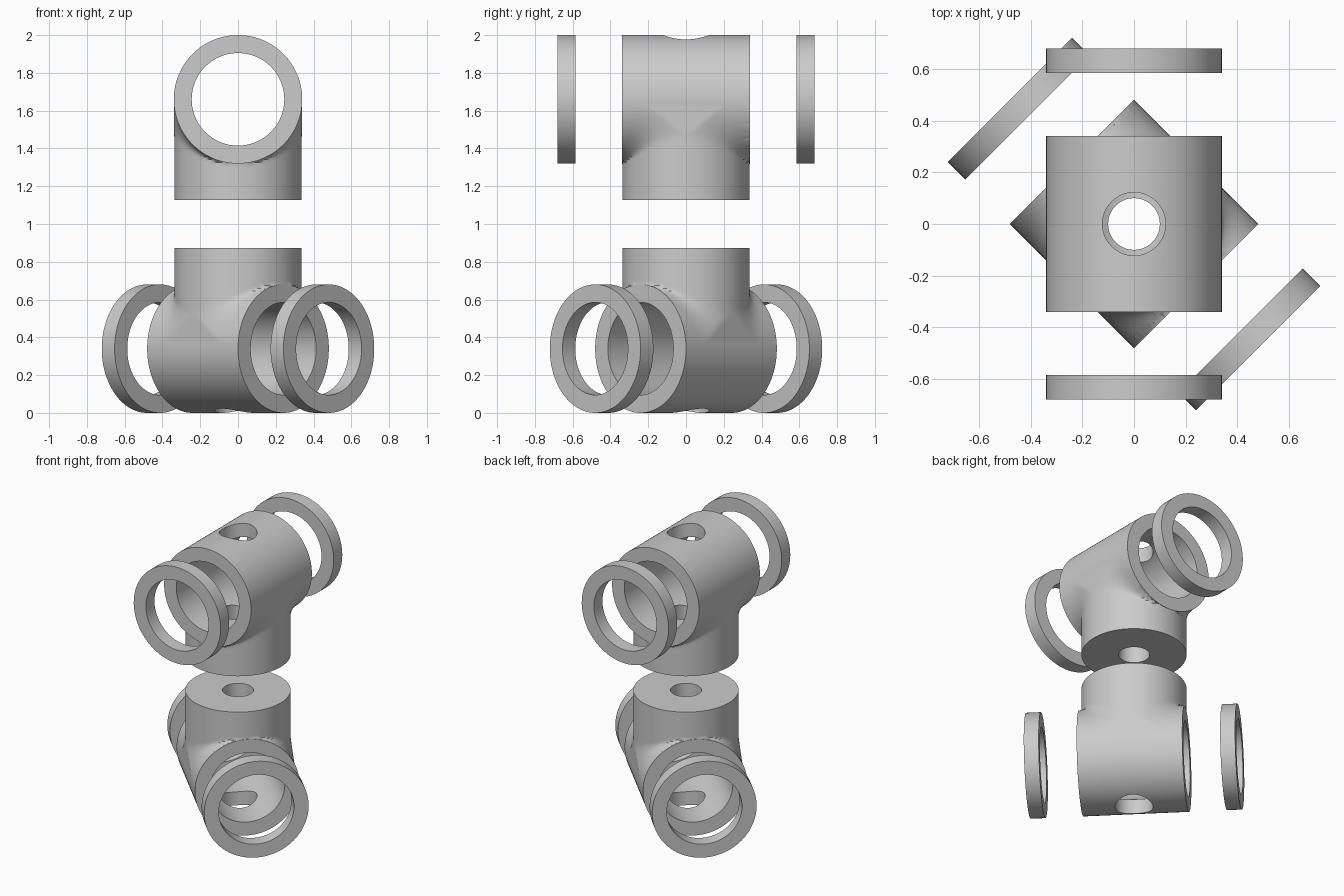
import bpy, bmesh
from math import sin, cos, pi, sqrt, radians
from mathutils import Matrix

if "Cube" in bpy.data.objects:
    bpy.data.objects.remove(bpy.data.objects["Cube"])

R, BORE, AXIS, FOOT = 0.34, 0.245, 1.66, 1.127
CAP = 0.3385


def new_object(name, bm):
    bmesh.ops.recalc_face_normals(bm, faces=bm.faces[:])
    mesh = bpy.data.meshes.new(name)
    bm.to_mesh(mesh)
    bm.free()
    ob = bpy.data.objects.new(name, mesh)
    bpy.context.collection.objects.link(ob)
    return ob


def cylinder(name, r, depth, z, along_y=False):
    bm = bmesh.new()
    m = Matrix.Translation((0, 0, z))
    if along_y:
        m = m @ Matrix.Rotation(pi / 2, 4, 'X')
    bmesh.ops.create_cone(bm, cap_ends=True, segments=128, radius1=r,
                          radius2=r, depth=depth, matrix=m)
    return new_object(name, bm)


def loft_radius(t, z):
    # Round stem blended into the rectangular slice of the cross cylinder
    c = sqrt(max(0, R * R - (AXIS - z) ** 2))
    ax, ay = max(abs(cos(t)), 1e-6), max(abs(sin(t)), 1e-6)
    a, b, k = min(c / ax, CAP / ay), 0.337, 0.07
    h = max(k - abs(a - b), 0) / k
    return min(max(a, b) + h * h * k / 4, CAP / ax, CAP / ay)


def make_stem():
    bm = bmesh.new()
    n, steps, rows = 160, 40, []
    for i in range(steps + 1):
        z = FOOT + (AXIS - FOOT) * i / steps
        row = []
        for j in range(n):
            t = 2 * pi * j / n
            r = loft_radius(t, z)
            row.append(bm.verts.new((r * cos(t), r * sin(t), z)))
        rows.append(row)
    for lo, hi in zip(rows, rows[1:]):
        for j in range(n):
            k = (j + 1) % n
            bm.faces.new((lo[j], lo[k], hi[k], hi[j]))
    bm.faces.new(rows[0][::-1])
    bm.faces.new(rows[-1])
    return new_object("upper_clamp_body", bm)


def boolean(ob, tool, op):
    tool.hide_render = True
    mod = ob.modifiers.new(op, 'BOOLEAN')
    mod.operation, mod.object, mod.solver = op, tool, 'EXACT'
    dg = bpy.context.evaluated_depsgraph_get()
    mesh = bpy.data.meshes.new_from_object(ob.evaluated_get(dg))
    ob.modifiers.clear()
    ob.data = mesh
    bpy.data.objects.remove(tool)


# Upper clamp body: stem, cross barrel, bore and bolt holes
body = make_stem()
boolean(body, cylinder("barrel", R, 2 * R, AXIS, True), 'UNION')
boolean(body, cylinder("bore_cutter", BORE, 1, AXIS, True), 'DIFFERENCE')
boolean(body, cylinder("top_hole_cutter", 0.122, 0.6, AXIS + 0.3), 'DIFFERENCE')
boolean(body, cylinder("stem_hole_cutter", 0.1, 0.7, 1.3), 'DIFFERENCE')
parts = [body]

# Loose end rings
for name, y in (("upper_front_ring", -0.632), ("upper_back_ring", 0.632)):
    ring = cylinder(name, R, 0.096, AXIS, True)
    boolean(ring, cylinder("ring_cutter", BORE, 1, AXIS, True), 'DIFFERENCE')
    ring.data.transform(Matrix.Translation((0, y, 0)))
    parts.append(ring)

# Lower clamp: mirrored about z = 1 and turned 45 degrees
flip = (Matrix.Rotation(radians(45), 4, 'Z') @ Matrix.Translation((0, 0, 2))
        @ Matrix.Diagonal((1, 1, -1, 1)))
for ob in parts[:]:
    mesh = ob.data.copy()
    mesh.transform(flip)
    mesh.flip_normals()
    low = bpy.data.objects.new(ob.name.replace("upper", "lower"), mesh)
    bpy.context.collection.objects.link(low)
    parts.append(low)

# Smooth shading with sharp edges kept
bpy.ops.object.select_all(action='DESELECT')
for ob in parts:
    ob.select_set(True)
bpy.context.view_layer.objects.active = body
bpy.ops.object.shade_smooth_by_angle(angle=radians(30))
